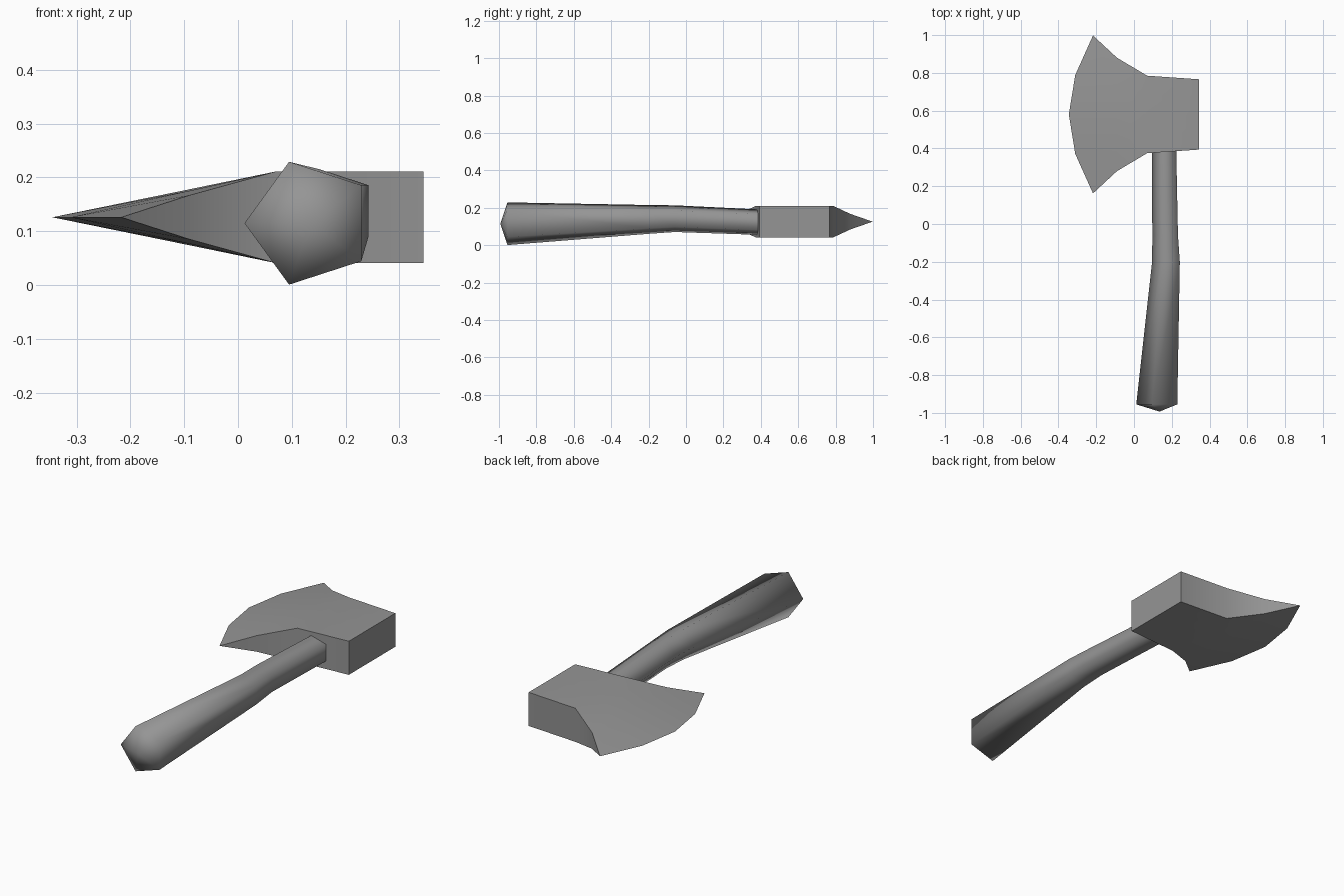
import bpy, bmesh
from math import sin, cos, tau, radians

cube = bpy.data.objects.get("Cube")
if cube:
    bpy.data.objects.remove(cube, do_unlink=True)

grey = bpy.data.materials.new("dark_grey")
grey.use_nodes = True
GREY = (0.3, 0.3, 0.3, 1)
grey.diffuse_color = GREY
grey.node_tree.nodes["Principled BSDF"].inputs["Base Color"].default_value = GREY


def finish(bm, name, angle):
    bmesh.ops.recalc_face_normals(bm, faces=bm.faces)
    mesh = bpy.data.meshes.new(name)
    bm.to_mesh(mesh)
    bm.free()
    mesh.materials.append(grey)
    obj = bpy.data.objects.new(name, mesh)
    bpy.context.collection.objects.link(obj)
    bpy.ops.object.select_all(action="DESELECT")
    obj.select_set(True)
    bpy.context.view_layer.objects.active = obj
    bpy.ops.object.shade_smooth_by_angle(angle=radians(angle))
    return obj


def bridge(bm, a, b):
    """Join two closed rings of equal length with quads."""
    n = len(a)
    for i in range(n):
        j = (i + 1) % n
        bm.faces.new((a[i], a[j], b[j], b[i]))


# Handle: five-sided tapering grip (y, centre x, centre z, radius) with a pointed butt
SIDES = 5
stations = [(-0.955, 0.132, 0.115, 0.12), (-0.2, 0.177, 0.138, 0.081),
            (-0.06, 0.172, 0.142, 0.075), (0.45, 0.165, 0.121, 0.071)]
bm = bmesh.new()
rings = []
for y, cx, cz, r in stations:
    rings.append([bm.verts.new((cx - r * cos(tau * i / SIDES), y, cz + r * sin(tau * i / SIDES)))
                  for i in range(SIDES)])
for a, b in zip(rings, rings[1:]):
    bridge(bm, a, b)
tip = bm.verts.new((0.135, -0.993, 0.115))
for i in range(SIDES):
    bm.faces.new((rings[0][i], rings[0][(i + 1) % SIDES], tip))
bm.faces.new(rings[-1])
finish(bm, "handle", 80)

# Axe head: rows across the head from the poll to the flared cheek, then the edge
MID_Y, MID_Z = 0.58, 0.126
STEPS = (-1, -0.5, 0, 0.5, 1)
# x, half width, half thickness at the middle, half thickness at the corners
rows = [(0.345, 0.186, 0.085, 0.085), (0.07, 0.205, 0.085, 0.085), (-0.09, 0.3, 0.052, 0.041)]
edge_x = {0: -0.345, 0.5: -0.311, 1: -0.217}

bm = bmesh.new()
rings = []
for x, half, mid, corner in rows:
    def row(side):
        return [bm.verts.new((x, MID_Y + half * t,
                              MID_Z + side * (mid + (corner - mid) * t * t))) for t in STEPS]
    rings.append((row(1), row(-1)))
edge = [bm.verts.new((edge_x[abs(t)], MID_Y + 0.418 * t, MID_Z)) for t in STEPS]
rings.append((edge, edge))

for (top_a, low_a), (top_b, low_b) in zip(rings, rings[1:]):
    for a, b in ((top_a, top_b), (low_a, low_b)):
        for i in range(len(STEPS) - 1):
            bm.faces.new((a[i], a[i + 1], b[i + 1], b[i]))
    for k in (0, -1):
        corners = [top_a[k], top_b[k], low_b[k], low_a[k]]
        bm.faces.new(list(dict.fromkeys(corners)))
bm.faces.new(rings[0][0] + rings[0][1][::-1])
finish(bm, "axe_head", 50)
